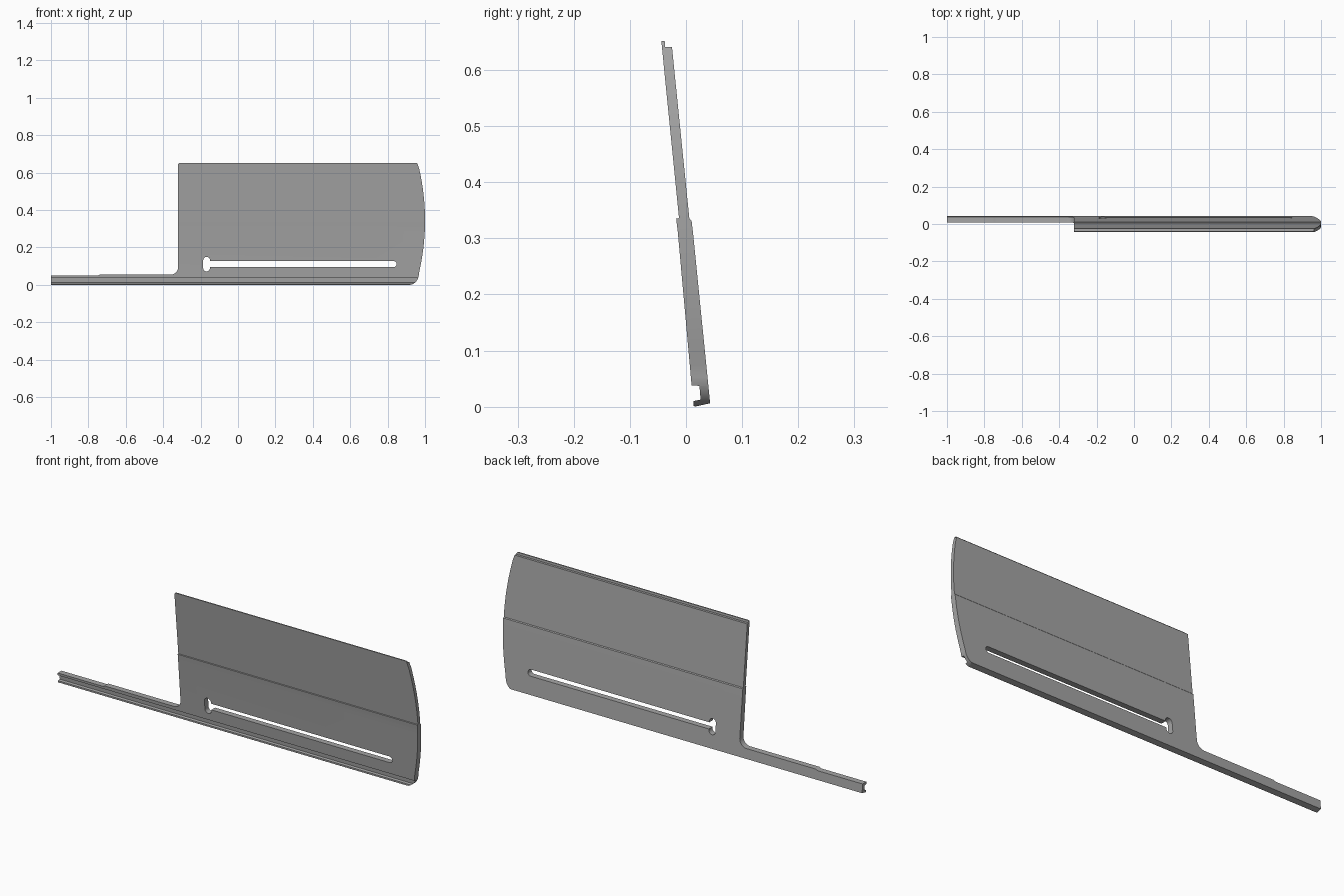
import bpy, bmesh, math
from mathutils import Vector

cube = bpy.data.objects.get("Cube")
if cube:
    bpy.data.objects.remove(cube, do_unlink=True)

grey = bpy.data.materials.new("plain grey")
grey.use_nodes = True
colour = (0.38, 0.38, 0.38, 1)
grey.diffuse_color = colour
grey.node_tree.nodes["Principled BSDF"].inputs["Base Color"].default_value = colour


def arc(cx, cz, rx, rz, start, end, steps=12):
    """Points on an elliptical arc, angles in degrees."""
    angles = [math.radians(start + (end - start) * i / steps) for i in range(steps + 1)]
    return [(cx + rx * math.cos(a), cz + rz * math.sin(a)) for a in angles]


def prism(name, points, to_3d, travel):
    """Extrude a closed outline along a vector."""
    bm = bmesh.new()
    face = bm.faces.new([bm.verts.new(to_3d(p)) for p in points])
    out = bmesh.ops.extrude_face_region(bm, geom=[face])
    moved = [g for g in out["geom"] if isinstance(g, bmesh.types.BMVert)]
    bmesh.ops.translate(bm, verts=moved, vec=Vector(travel))
    bmesh.ops.recalc_face_normals(bm, faces=bm.faces)
    mesh = bpy.data.meshes.new(name)
    bm.to_mesh(mesh)
    bm.free()
    mesh.materials.append(grey)
    obj = bpy.data.objects.new(name, mesh)
    bpy.context.collection.objects.link(obj)
    return obj


def cut(target, points, operation):
    """Trim the target with an outline pushed through it front to back."""
    cutter = prism("cutter", points, lambda p: (p[0], -0.2, p[1]), (0, 0.4, 0))
    cutter.hide_render = True
    mod = target.modifiers.new("cut", "BOOLEAN")
    mod.solver = "EXACT"
    mod.operation = operation
    mod.object = cutter
    bpy.context.view_layer.objects.active = target
    bpy.ops.object.modifier_apply(modifier=mod.name)
    bpy.data.objects.remove(cutter, do_unlink=True)


# Leaning panel section (y, z): top lip, mid step and grooved bottom rail
section = [
    (-0.044, 0.652), (-0.038, 0.652), (-0.037, 0.641), (-0.025, 0.641),
    (0.006, 0.335), (0.010, 0.331), (0.0125, 0.31),
    (0.043, 0.006), (0.016, 0), (0.013, 0.002), (0.013, 0.010),
    (0.026, 0.0125), (0.024, 0.037), (0.010, 0.038),
    (-0.0145, 0.31), (-0.0175, 0.335), (-0.0125, 0.336),
]
panel = prism("slotted_panel", section, lambda p: (-1.05, p[0], p[1]), (2.1, 0, 0))

# Front outline: long arm, filleted shoulder, bowed right end
bow = [(1 - 0.41 * (z - 0.345) ** 2, z) for z in [0.075 + 0.03 * i for i in range(19)]]
outline = [(-1, -0.01), (0.915, -0.01)]
outline += arc(0.915, 0.06, 0.052, 0.06, -90, 0)
outline += bow
outline += arc(0.948, 0.64, 0.014, 0.013, 0, 90, 6)
outline += arc(-0.31, 0.643, 0.01, 0.01, 90, 180, 6)
outline += arc(-0.36, 0.095, 0.04, 0.04, 0, -90)
outline += [(-0.74, 0.055), (-0.75, 0.05), (-1, 0.05)]
cut(panel, outline, "INTERSECT")

# Long slot and the upright keyhole at its left end
slot = arc(0.832, 0.111, 0.016, 0.016, -90, 90) + arc(-0.155, 0.111, 0.01, 0.016, 90, 270)
keyhole = arc(-0.168, 0.132, 0.018, 0.018, 0, 180) + arc(-0.168, 0.09, 0.018, 0.018, 180, 360)
cut(panel, slot, "DIFFERENCE")
cut(panel, keyhole, "DIFFERENCE")

# Smooth the curved ends, keep the steps crisp
bpy.ops.object.select_all(action="DESELECT")
panel.select_set(True)
bpy.context.view_layer.objects.active = panel
bpy.ops.object.shade_smooth_by_angle(angle=math.radians(16))
